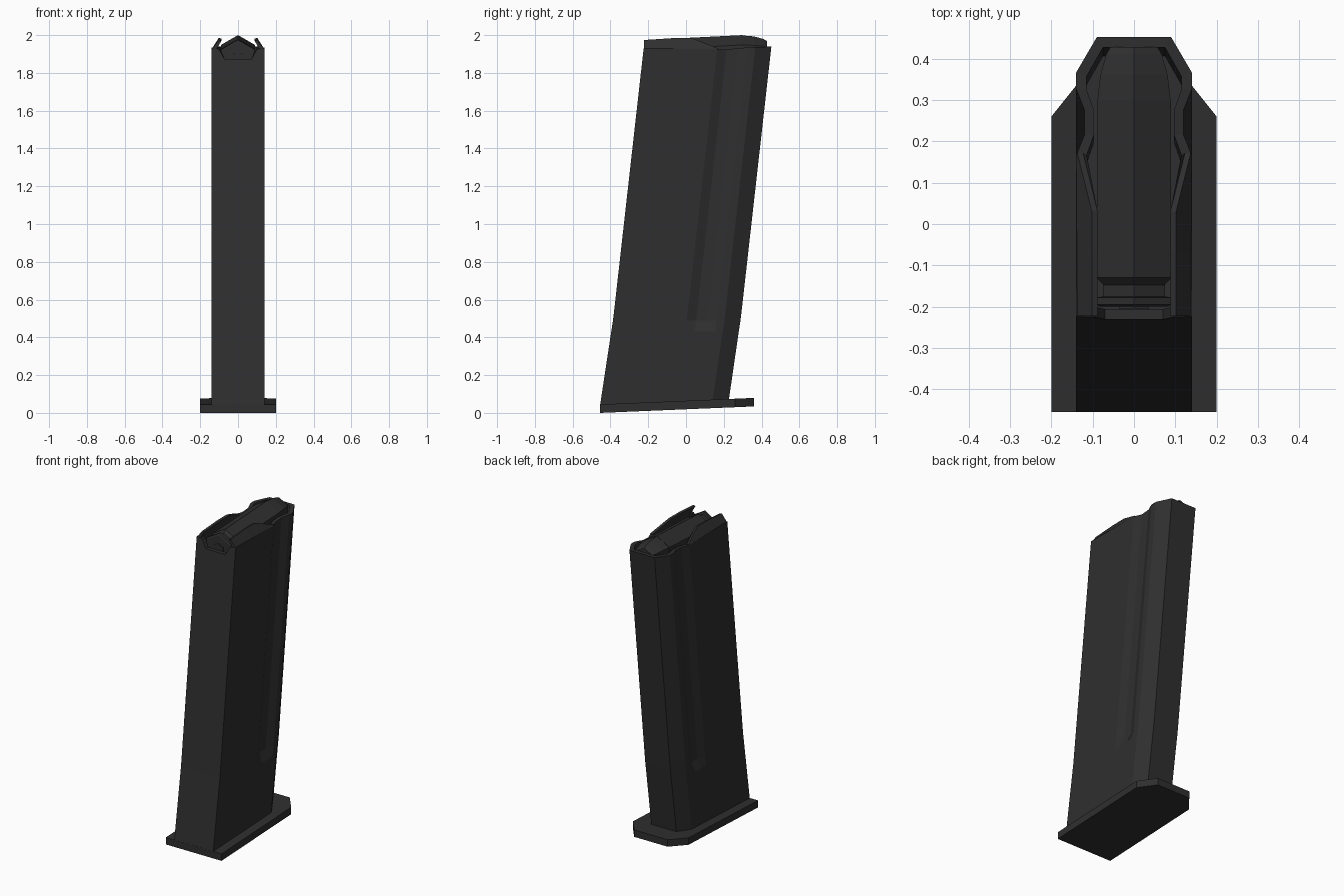
import bpy, bmesh, math
from mathutils import Matrix

cube = bpy.data.objects.get("Cube")
if cube:
    bpy.data.objects.remove(cube)

steel = bpy.data.materials.new("dark_steel")
steel.use_nodes = True
steel.diffuse_color = (0.028, 0.028, 0.028, 1)
steel.node_tree.nodes["Principled BSDF"].inputs["Base Color"].default_value = steel.diffuse_color


def finish(bm, name):
    bmesh.ops.recalc_face_normals(bm, faces=bm.faces)
    mesh = bpy.data.meshes.new(name)
    bm.to_mesh(mesh)
    bm.free()
    mesh.materials.append(steel)
    obj = bpy.data.objects.new(name, mesh)
    bpy.context.collection.objects.link(obj)
    return obj


def loft(name, rings):
    """Skin a list of equal closed rings and cap both ends."""
    bm = bmesh.new()
    rows = [[bm.verts.new(p) for p in ring] for ring in rings]
    n = len(rows[0])
    for a, b in zip(rows, rows[1:]):
        for i in range(n):
            j = (i + 1) % n
            bm.faces.new((a[i], a[j], b[j], b[i]))
    bm.faces.new(rows[0])
    bm.faces.new(rows[-1])
    return finish(bm, name)


def mirrored(half):
    return half + [(-p[0],) + tuple(p[1:]) for p in reversed(half)]


def front_y(z):
    """Front edge of the raked body, with a slight bend low down."""
    if z < 0.5:
        return -0.385 + (z - 0.5) * 0.154
    return -0.385 + (z - 0.5) * 0.1125


# Half cross-section: x, distance behind the front edge, rim height
def section(groove):
    return [(0.07, 0, 1.87), (0.10, 0, 1.925), (0.14, 0, 1.93), (0.14, 0.39, 1.925),
            (groove, 0.44, 1.925), (groove, 0.50, 1.93), (0.14, 0.55, 1.935),
            (0.14, 0.59, 1.935), (0.09, 0.675, 1.94)]


inner = [(0.07, 0.025, 1.87), (0.095, 0.025, 1.925), (0.115, 0.025, 1.93), (0.115, 0.39, 1.925),
         (0.097, 0.44, 1.925), (0.097, 0.50, 1.93), (0.115, 0.55, 1.935),
         (0.115, 0.58, 1.935), (0.075, 0.65, 1.94)]


def ring(half, z=None):
    pts = []
    for x, d, rim in half:
        h = rim if z is None else z
        pts.append((x, front_y(h) + d, h))
    return mirrored(pts)


def plate_z(y):
    return 0.042 * (y + 0.455)


# Hollow body with side grooves that run out near the bottom
foot = mirrored([(x, -0.455 + d * 1.01, plate_z(-0.455 + d) + 0.04) for x, d, r in section(0.14)])
loft("magazine_body", [foot, ring(section(0.14), 0.43), ring(section(0.12), 0.49),
                       ring(section(0.12), 0.56), ring(section(0.12)), ring(inner),
                       ring(inner, 1.76)])

# Feed lips leaning inward over the cartridge
for name, s in (("left_feed_lip", 1), ("right_feed_lip", -1)):
    stations = [(-0.222, 0.102, 1.974), (-0.07, 0.102, 1.984),
                (0.03, 0.102, 1.985), (0.17, 0.137, 1.93)]
    loft(name, [[(s * 0.14, y, 1.925), (s * x, y, z), (s * (x - 0.014), y, z - 0.004),
                 (s * 0.115, y, 1.922)] for y, x, z in stations])

# Base plate, square in front and chamfered behind
outline = mirrored([(0.2, -0.455), (0.2, 0.26), (0.12, 0.36)])
loft("base_plate", [[(x, y, plate_z(y) + h) for x, y in outline] for h in (0, 0.045)])


# Six-sided cartridge parts, tipped slightly nose up
def hex_rings(profile):
    return [[(r * math.cos(math.radians(30 + 60 * k)), y,
              1.896 + 0.05 * (y - 0.3) + r * math.sin(math.radians(30 + 60 * k)))
             for k in range(6)] for y, r in profile]


loft("cartridge_case", hex_rings([(-0.2, 0.095), (-0.195, 0.104), (-0.178, 0.104), (-0.175, 0.086),
                                  (-0.147, 0.086), (-0.13, 0.104), (0.3, 0.104)]))
loft("bullet", hex_rings([(0.3, 0.102), (0.36, 0.094), (0.41, 0.078), (0.428, 0.066)]))
loft("primer", hex_rings([(-0.205, 0.042), (-0.19, 0.042)]))
